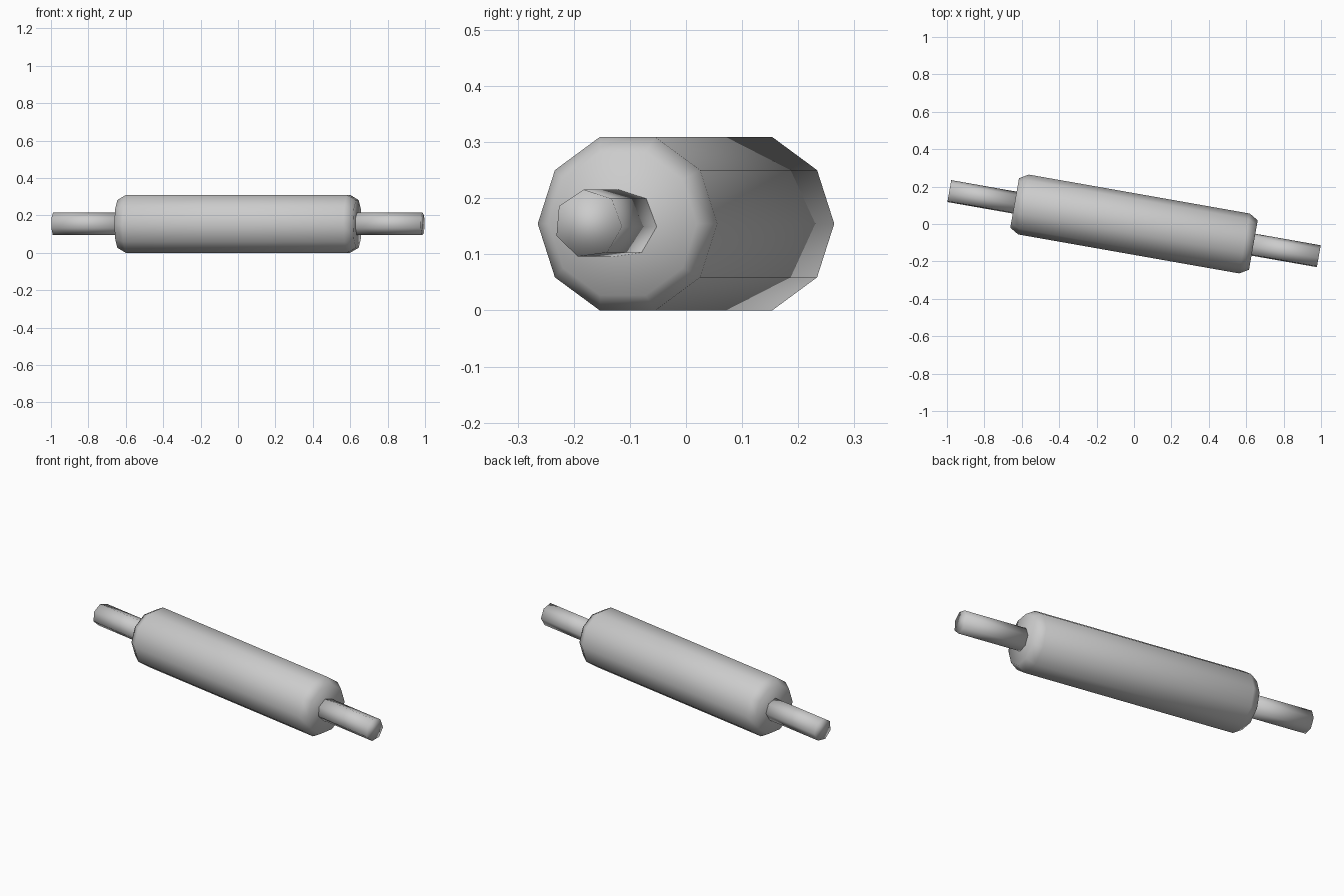
import bpy, bmesh, math
from mathutils import Matrix

if "Cube" in bpy.data.objects:
    bpy.data.objects.remove(bpy.data.objects["Cube"])

TILT = Matrix.Rotation(math.radians(-10), 4, 'Z')
AXIS_Z = 0.1545

grey = bpy.data.materials.new("light_grey")
grey.diffuse_color = (0.6, 0.6, 0.6, 1)
grey.use_nodes = True
grey.node_tree.nodes["Principled BSDF"].inputs["Base Color"].default_value = grey.diffuse_color


def turned(name, sides, phase, profile):
    """Lathe a (position, radius) profile along the pin's long axis, with end caps."""
    bm = bmesh.new()
    rings = []
    for x, r in profile:
        angles = [math.radians(phase) + math.tau * i / sides for i in range(sides)]
        rings.append([bm.verts.new((x, r * math.cos(a), r * math.sin(a))) for a in angles])
    for a, b in zip(rings, rings[1:]):
        for i in range(sides):
            j = (i + 1) % sides
            bm.faces.new((a[i], a[j], b[j], b[i]))
    bm.faces.new(rings[0])
    bm.faces.new(rings[-1])
    bmesh.ops.recalc_face_normals(bm, faces=bm.faces)
    for f in bm.faces:
        f.smooth = True
    mesh = bpy.data.meshes.new(name)
    bm.to_mesh(mesh)
    bm.free()
    mesh.materials.append(grey)
    ob = bpy.data.objects.new(name, mesh)
    bpy.context.collection.objects.link(ob)
    ob.matrix_world = Matrix.Translation((0, 0, AXIS_Z)) @ TILT
    return ob


# Ten-sided roller with chamfered ends
turned("roller", 10, 0, [(-0.648, 0.134), (-0.6, 0.1625), (0.6, 0.1625), (0.648, 0.134)])

# Seven-sided handles
for side, label in ((-1, "left_handle"), (1, "right_handle")):
    turned(label, 7, -5, [(side * 0.645, 0.0615), (side * 1.003, 0.0615)])
